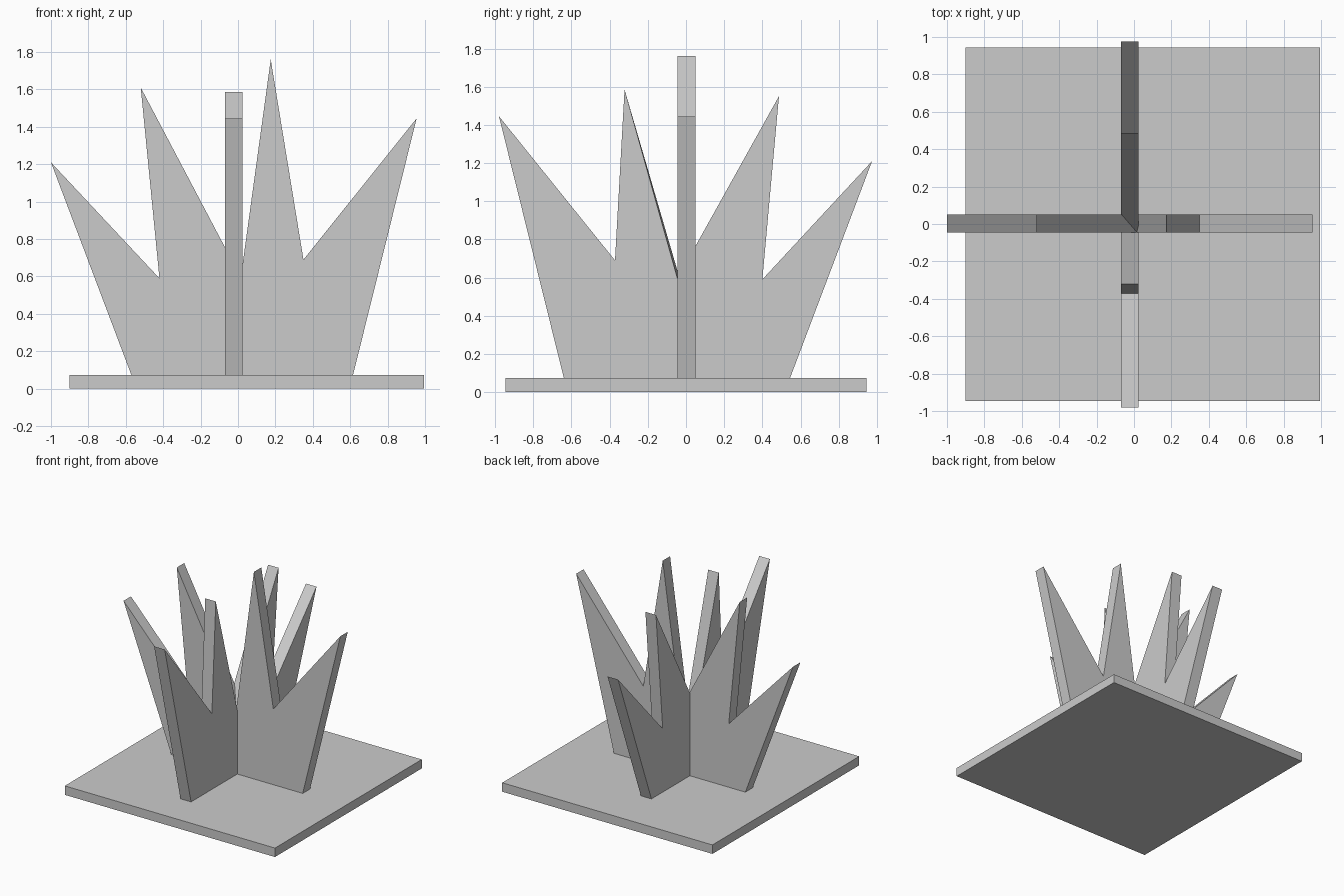
import bpy
import bmesh

old = bpy.data.objects.get("Cube")
if old:
    bpy.data.objects.remove(old, do_unlink=True)

# Single plain grey material
grey = bpy.data.materials.new("plain_grey")
grey.use_nodes = True
colour = (0.6, 0.6, 0.6, 1)
grey.diffuse_color = colour
grey.node_tree.nodes["Principled BSDF"].inputs["Base Color"].default_value = colour


def extruded(name, near, far):
    """Solid between two matching outlines."""
    bm = bmesh.new()
    a = [bm.verts.new(p) for p in near]
    b = [bm.verts.new(p) for p in far]
    bm.faces.new(a)
    bm.faces.new(b[::-1])
    for i in range(len(a)):
        j = (i + 1) % len(a)
        bm.faces.new((a[i], b[i], b[j], a[j]))
    bmesh.ops.recalc_face_normals(bm, faces=bm.faces)
    mesh = bpy.data.meshes.new(name)
    bm.to_mesh(mesh)
    bm.free()
    mesh.materials.append(grey)
    obj = bpy.data.objects.new(name, mesh)
    bpy.context.collection.objects.link(obj)
    return obj


# Flat square base
left, right, half, top = -0.9, 0.995, 0.945, 0.073
corners = [(left, -half), (right, -half), (right, half), (left, half)]
extruded("base", [(x, y, 0) for x, y in corners], [(x, y, top) for x, y in corners])

# Spiky blade running left to right
wide = [(-0.57, top), (-1, 1.21), (-0.42, 0.59), (-0.52, 1.61), (0.015, 0.595),
        (0.175, 1.76), (0.35, 0.69), (0.955, 1.445), (0.615, top)]
extruded("side_blade", [(x, -0.045, z) for x, z in wide], [(x, 0.05, z) for x, z in wide])

# Spiky blade running front to back, with a slightly twisted middle notch
deep = [(0.545, top), (0.975, 1.21), (0.4, 0.59), (0.487, 1.55), (-0.045, 0.595),
        (-0.322, 1.585), (-0.372, 0.69), (-0.98, 1.445), (-0.64, top)]
twisted = [(y + 0.012, z) if i == 4 else (y, z) for i, (y, z) in enumerate(deep)]
extruded("front_to_back_blade", [(-0.07, y, z) for y, z in twisted],
         [(0.025, y, z) for y, z in deep])
